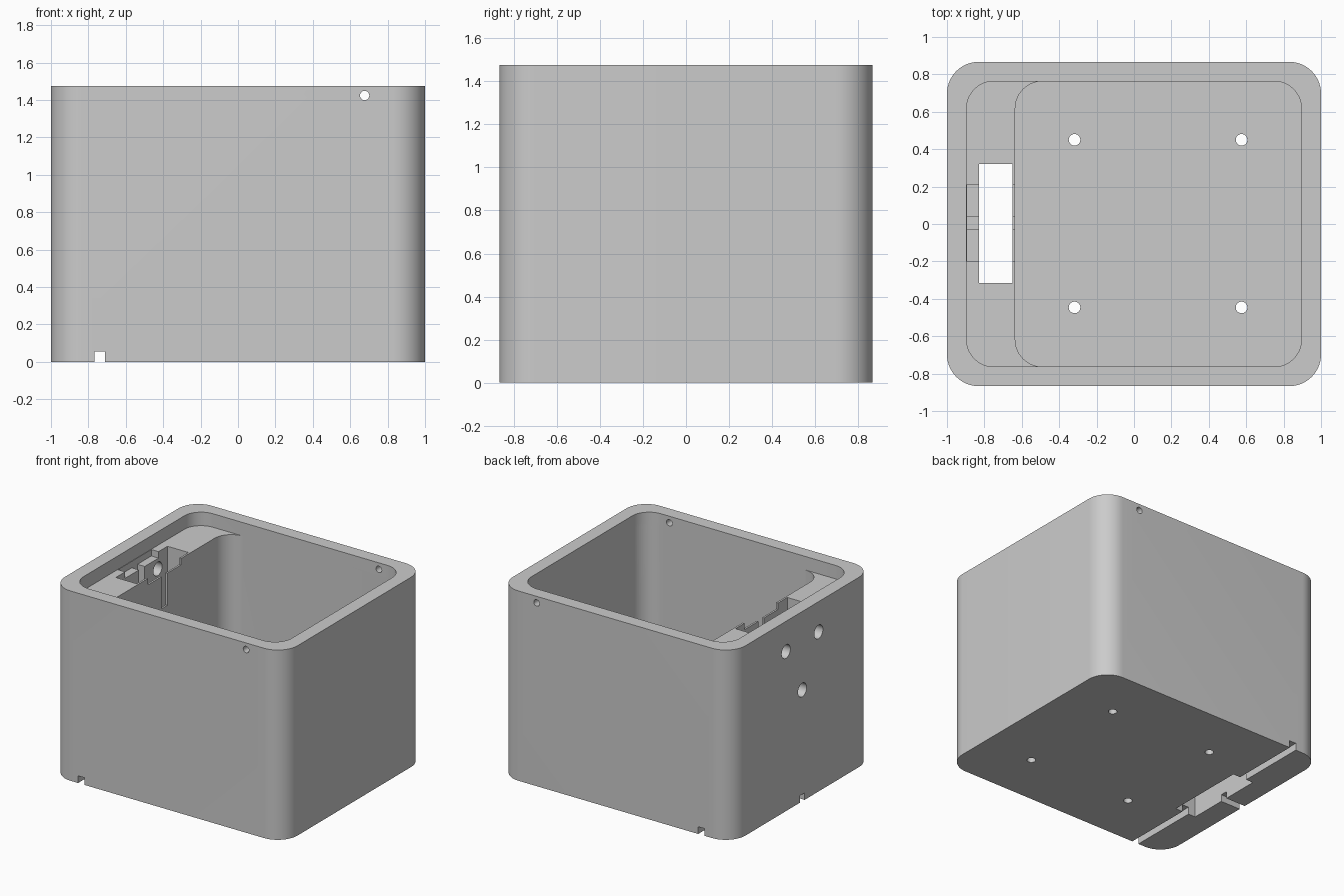
import bpy
import bmesh
from math import sin, cos, pi, radians
from mathutils import Matrix

cube = bpy.data.objects.get("Cube")
if cube:
    bpy.data.objects.remove(cube, do_unlink=True)

grey = bpy.data.materials.new("plain grey")
grey.use_nodes = True
grey.diffuse_color = (0.6, 0.6, 0.6, 1)
grey.node_tree.nodes["Principled BSDF"].inputs["Base Color"].default_value = (0.6, 0.6, 0.6, 1)

HX, HY, TOP = 1.0, 0.867, 1.475      # outer half sizes and height
IX, IY, R = 0.895, 0.763, 0.145      # inner half sizes and corner radius
LEDGE, FLOOR = 1.37, 0.105
SLAB = -0.635                        # inner face of the thick wall


def add_object(name, bm):
    bmesh.ops.recalc_face_normals(bm, faces=bm.faces)
    mesh = bpy.data.meshes.new(name)
    bm.to_mesh(mesh)
    bm.free()
    mesh.materials.append(grey)
    obj = bpy.data.objects.new(name, mesh)
    bpy.context.collection.objects.link(obj)
    return obj


def rounded_block(name, x0, x1, y0, y1, z0, z1, r, steps=14):
    """Upright block with rounded vertical corners."""
    bm = bmesh.new()
    corners = [(x1 - r, y1 - r), (x0 + r, y1 - r), (x0 + r, y0 + r), (x1 - r, y0 + r)]
    ring = []
    for i, (cx, cy) in enumerate(corners):
        for s in range(steps + 1):
            a = (i + s / steps) * pi / 2
            ring.append(bm.verts.new((cx + r * cos(a), cy + r * sin(a), z0)))
    base = bm.faces.new(ring)
    up = bmesh.ops.extrude_face_region(bm, geom=[base])["geom"]
    for v in up:
        if isinstance(v, bmesh.types.BMVert):
            v.co.z = z1
    return add_object(name, bm)


def box(name, x0, x1, y0, y1, z0, z1):
    bm = bmesh.new()
    bmesh.ops.create_cube(bm, size=1)
    bm.transform(Matrix.Translation(((x0 + x1) / 2, (y0 + y1) / 2, (z0 + z1) / 2))
                 @ Matrix.Diagonal((x1 - x0, y1 - y0, z1 - z0, 1)))
    return add_object(name, bm)


def rod(name, centre, radius, length, axis):
    bm = bmesh.new()
    bmesh.ops.create_cone(bm, cap_ends=True, segments=32, radius1=radius,
                          radius2=radius, depth=length)
    turn = {"X": Matrix.Rotation(pi / 2, 4, "Y"), "Y": Matrix.Rotation(pi / 2, 4, "X"),
            "Z": Matrix.Identity(4)}[axis]
    bm.transform(Matrix.Translation(centre) @ turn)
    return add_object(name, bm)


# Outer shell of the box
body = rounded_block("box_body", -HX, HX, -HY, HY, 0, TOP, 0.17)

# Open cavity: wide above the ledge, narrower below it
cutters = [
    rounded_block("upper_cavity", -IX, IX, -IY, IY, LEDGE, TOP + 0.2, R),
    rounded_block("main_cavity", SLAB, IX, -IY, IY, FLOOR, LEDGE + 0.05, R),
    # Shaft through the thick wall, with a shallow seat and a deep slit
    box("shaft", -0.83, -0.65, -0.315, 0.32, -0.1, LEDGE + 0.03),
    box("seat", -0.892, -0.5, -0.2, 0.21, LEDGE - 0.05, LEDGE + 0.02),
    box("slit", -0.892, -0.5, -0.03, 0.04, 1.07, LEDGE + 0.01),
    # Cable channels under the base
    box("long_channel", -0.768, -0.712, -1, 1, -0.1, 0.056),
    box("short_channel", -1.1, -0.74, -0.028, 0.028, -0.12, 0.054),
    # Pin hole through the front and back walls
    rod("pin_hole", (0.677, 0, 1.424), 0.025, 2, "Y"),
]
# Holes through the thick wall into the shaft
for y, z in ((-0.2, 1.24), (0.2, 1.24), (0, 0.865)):
    cutters.append(rod("wall_hole", (-0.95, y, z), 0.053, 0.3, "X"))
# Screw holes in the floor
for x in (-0.318, 0.575):
    for y in (-0.446, 0.45):
        cutters.append(rod("floor_hole", (x, y, 0.05), 0.031, 0.3, "Z"))

bpy.ops.object.select_all(action="DESELECT")
bpy.context.view_layer.objects.active = body
body.select_set(True)
for cutter in cutters:
    cutter.hide_render = True
    mod = body.modifiers.new("cut", "BOOLEAN")
    mod.operation = "DIFFERENCE"
    mod.solver = "EXACT"
    mod.object = cutter
    bpy.ops.object.modifier_apply(modifier=mod.name)
    bpy.data.objects.remove(cutter, do_unlink=True)

bpy.ops.object.shade_smooth_by_angle(angle=radians(30))
